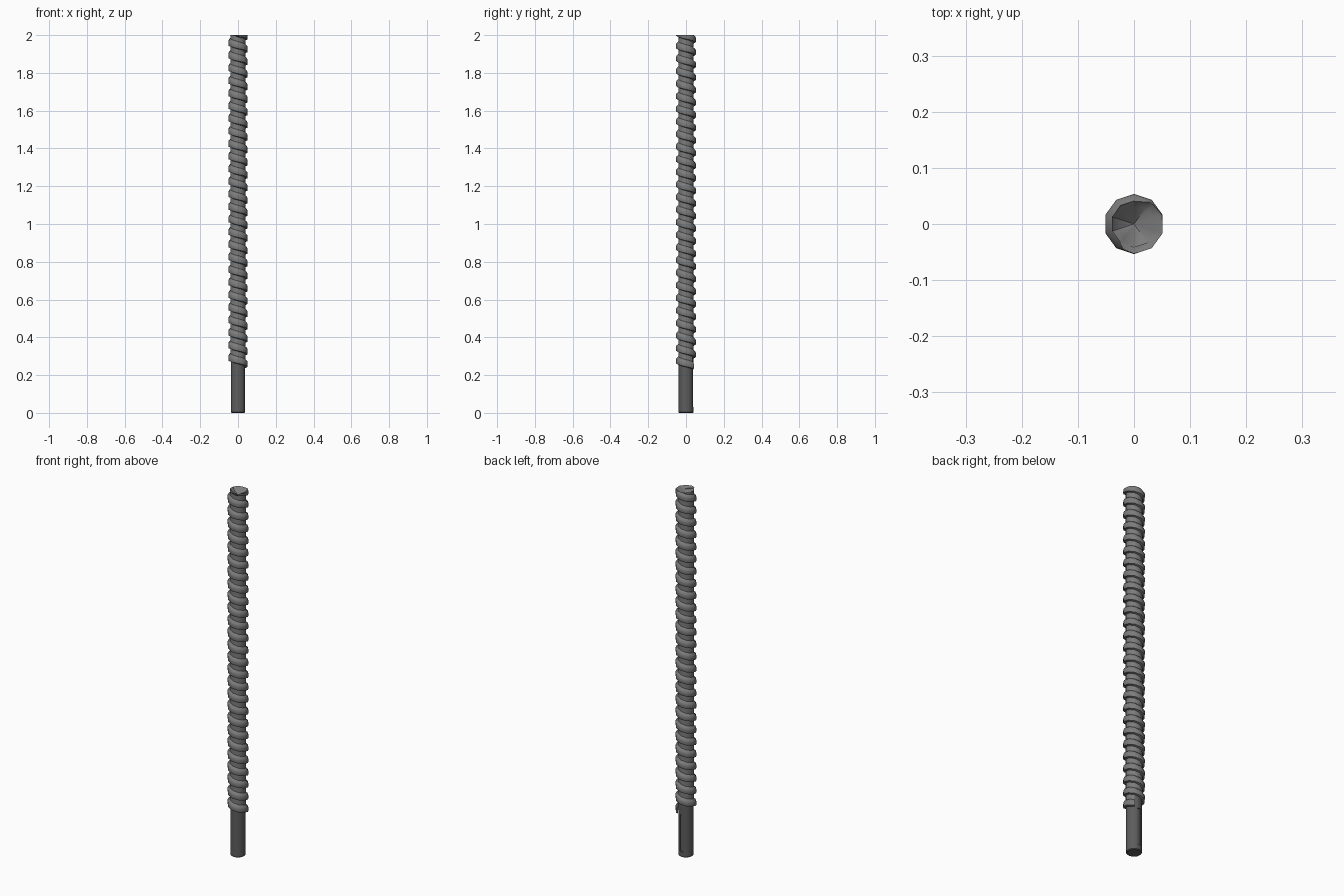
import bpy, bmesh
from math import cos, sin, atan2, radians

if "Cube" in bpy.data.objects:
    bpy.data.objects.remove(bpy.data.objects["Cube"])

SIDES, PITCH, TOP = 10, 0.0667, 2.0
START_Z, START_ANGLE = 0.232, 54


def finish(ob, name, shade, angle=40):
    mat = bpy.data.materials.new(name)
    mat.diffuse_color = (shade, shade, shade, 1)
    mat.use_nodes = True
    mat.node_tree.nodes["Principled BSDF"].inputs["Base Color"].default_value = mat.diffuse_color
    ob.data.materials.clear()
    ob.data.materials.append(mat)
    bpy.context.view_layer.objects.active = ob
    ob.select_set(True)
    bpy.ops.object.shade_smooth_by_angle(angle=radians(angle))
    ob.select_set(False)


# shank: ten-sided rod, running up inside the spiral as its core
bpy.ops.mesh.primitive_cylinder_add(vertices=SIDES, radius=0.0395, depth=1.9, location=(0, 0, 0.95))
shank = bpy.context.object
shank.name = "shank"
bevel = shank.modifiers.new("edge", 'BEVEL')
bevel.width = 0.004
bevel.segments = 1
bevel.limit_method = 'ANGLE'
bevel.angle_limit = radians(60)

# locking groove along the back of the shank
bpy.ops.mesh.primitive_cube_add(size=1, location=(0, 0.043, 0.13))
cutter = bpy.context.object
cutter.name = "groove_cutter"
cutter.scale = (0.02, 0.02, 0.2)
cutter.hide_render = True
cutter.hide_set(True)
cut = shank.modifiers.new("groove", 'BOOLEAN')
cut.object = cutter
cut.solver = 'EXACT'
finish(shank, "dark_steel", 0.11)

# spiral: rounded ridge profile (radius, height) swept round the core
profile = [(0.041, 0.0), (0.0515, 0.003), (0.0535, 0.009),
           (0.0535, 0.024), (0.050, 0.032), (0.041, 0.040)]
n = len(profile)
steps = int((TOP - START_Z) / PITCH * SIDES) + 2 * SIDES
bm = bmesh.new()
grid = []
for i in range(steps):
    a = radians(START_ANGLE - i * 360 / SIDES)
    z = START_Z + i * PITCH / SIDES
    grid.append([bm.verts.new((r * cos(a), r * sin(a), z + h)) for r, h in profile])
for i in range(steps - SIDES - 1):
    a = grid[i] + [grid[i + SIDES][0]]
    b = grid[i + 1] + [grid[i + 1 + SIDES][0]]
    for k in range(n):
        bm.faces.new((b[k], a[k], a[k + 1], b[k + 1]))
bm.faces.new(grid[0] + [grid[SIDES][0]])

# flat cut at the top, closed by a hollow with three shallow teeth
bmesh.ops.bisect_plane(bm, geom=bm.verts[:] + bm.edges[:] + bm.faces[:],
                       plane_co=(0, 0, TOP), plane_no=(0, 0, 1), clear_outer=True)
loose = [v for v in bm.verts if not v.link_faces]
bmesh.ops.delete(bm, geom=loose, context='VERTS')
rim = [e for e in bm.edges if e.is_boundary and all(v.co.z > TOP - 1e-4 for v in e.verts)]
inner = {}
for v in {v for e in rim for v in e.verts}:
    wave = cos(3 * atan2(v.co.y, v.co.x))
    inner[v] = bm.verts.new((v.co.x * 0.72, v.co.y * 0.72, TOP - 0.012 + 0.008 * wave))
centre = bm.verts.new((0, 0, TOP - 0.03))
for e in rim:
    u, v = e.verts
    bm.faces.new((u, v, inner[v], inner[u]))
    bm.faces.new((inner[u], inner[v], centre))
bmesh.ops.recalc_face_normals(bm, faces=bm.faces[:])
mesh = bpy.data.meshes.new("spiral_thread")
bm.to_mesh(mesh)
bm.free()
spiral = bpy.data.objects.new("spiral_thread", mesh)
bpy.context.collection.objects.link(spiral)
finish(spiral, "grey_steel", 0.2)
